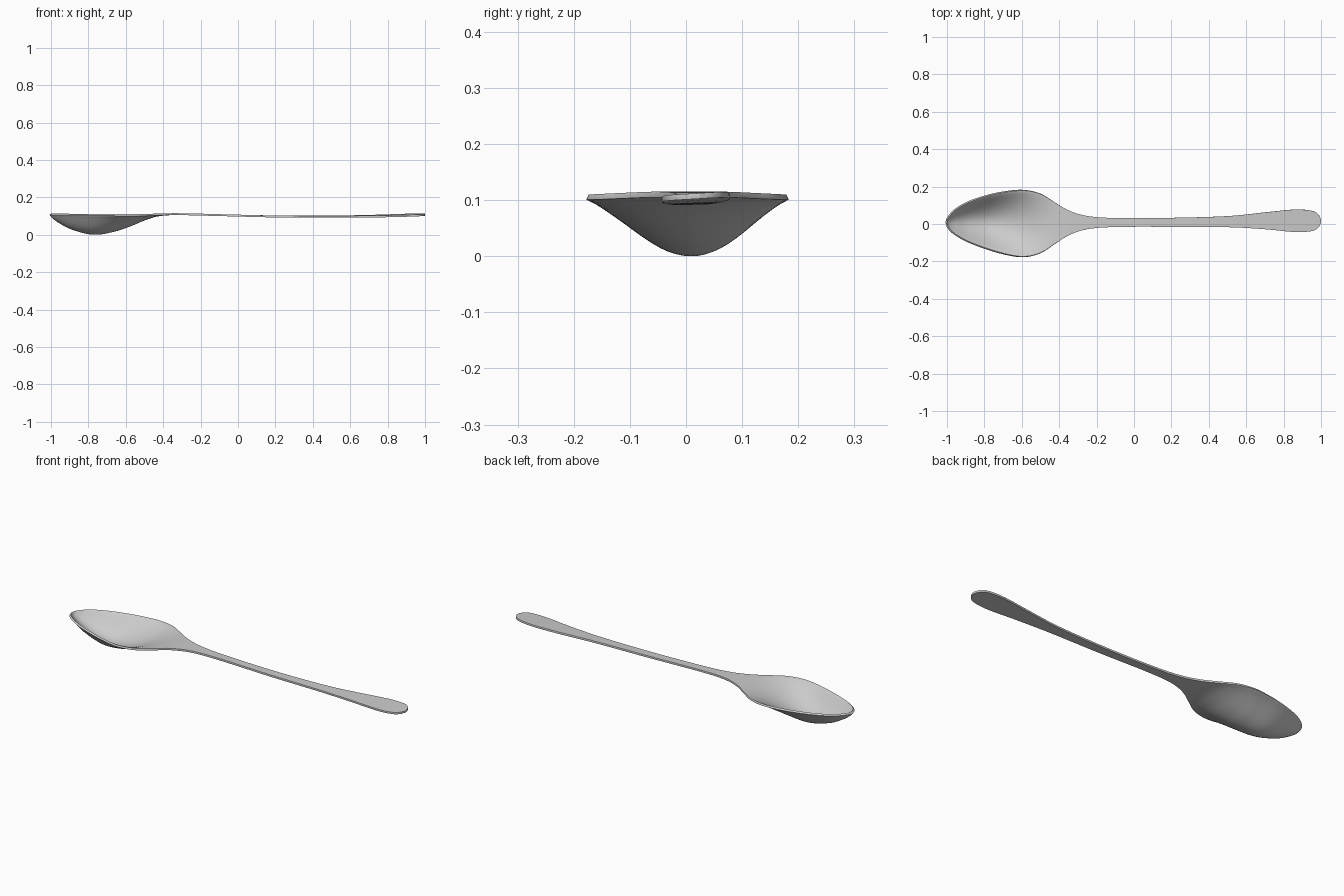
import bpy, bmesh
from mathutils import Vector

if "Cube" in bpy.data.objects:
    bpy.data.objects.remove(bpy.data.objects["Cube"])

# Stations along the spoon: x, near edge y, far edge y, rim height z, bowl depth
KEYS = [
    (-1.0, 0.002, 0.018, 0.113, 0.0),
    (-0.985, -0.026, 0.043, 0.113, 0.018),
    (-0.95, -0.056, 0.078, 0.113, 0.043),
    (-0.88, -0.094, 0.117, 0.112, 0.077),
    (-0.77, -0.135, 0.153, 0.111, 0.101),
    (-0.66, -0.165, 0.174, 0.11, 0.083),
    (-0.58, -0.173, 0.178, 0.11, 0.056),
    (-0.50, -0.154, 0.160, 0.111, 0.024),
    (-0.43, -0.111, 0.119, 0.113, 0.005),
    (-0.35, -0.061, 0.073, 0.115, 0.0),
    (-0.25, -0.028, 0.043, 0.114, 0.0),
    (-0.10, -0.016, 0.032, 0.110, 0.0),
    (0.20, -0.015, 0.033, 0.103, 0.0),
    (0.50, -0.017, 0.042, 0.102, 0.0),
    (0.70, -0.028, 0.062, 0.104, 0.0),
    (0.86, -0.043, 0.077, 0.108, 0.0),
    (0.95, -0.038, 0.070, 0.111, 0.0),
    (0.985, -0.020, 0.051, 0.112, 0.0),
    (1.0, 0.007, 0.024, 0.112, 0.0),
]
SUB, ACROSS, THICK = 6, 24, 0.010


def smooth_path(keys, sub):
    """Catmull-Rom curve through the stations."""
    pts = [Vector(k) for k in keys]
    n, out = len(pts), []
    for i in range(n - 1):
        p0, p1, p2, p3 = (pts[min(max(j, 0), n - 1)] for j in range(i - 1, i + 3))
        for s in range(sub):
            t = s / sub
            out.append(0.5 * (2 * p1 + (p2 - p0) * t
                              + (2 * p0 - 5 * p1 + 4 * p2 - p3) * t * t
                              + (3 * p1 - p0 - 3 * p2 + p3) * t ** 3))
    return out + [pts[-1]]


# Upper surface: rows lofted across each station
bm = bmesh.new()
rows = []
for x, lo, hi, z, depth in smooth_path(KEYS, SUB):
    twist = 0.06 * min(max(x, 0), 1)
    row = []
    for j in range(ACROSS + 1):
        t = 2 * j / ACROSS - 1
        y = (lo + hi) / 2 + t * (hi - lo) / 2
        dip = max(depth, 0) * (1 - t * t) ** 1.2
        row.append(bm.verts.new((x, y, z - dip + twist * (y - 0.015))))
    rows.append(row)
for a, b in zip(rows, rows[1:]):
    for j in range(ACROSS):
        bm.faces.new((a[j], b[j], b[j + 1], a[j + 1]))
mesh = bpy.data.meshes.new("spoon")
bm.to_mesh(mesh)
bm.free()
spoon = bpy.data.objects.new("spoon", mesh)
bpy.context.collection.objects.link(spoon)

# Sheet thickness, added below the upper surface
solid = spoon.modifiers.new("thickness", 'SOLIDIFY')
solid.thickness = THICK
solid.offset = -1

# Slightly softened rim
bevel = spoon.modifiers.new("soft_rim", 'BEVEL')
bevel.width = 0.002
bevel.segments = 2
bevel.limit_method = 'ANGLE'
bevel.angle_limit = 0.9

bpy.context.view_layer.objects.active = spoon
spoon.select_set(True)
bpy.ops.object.shade_smooth_by_angle(angle=0.7)
